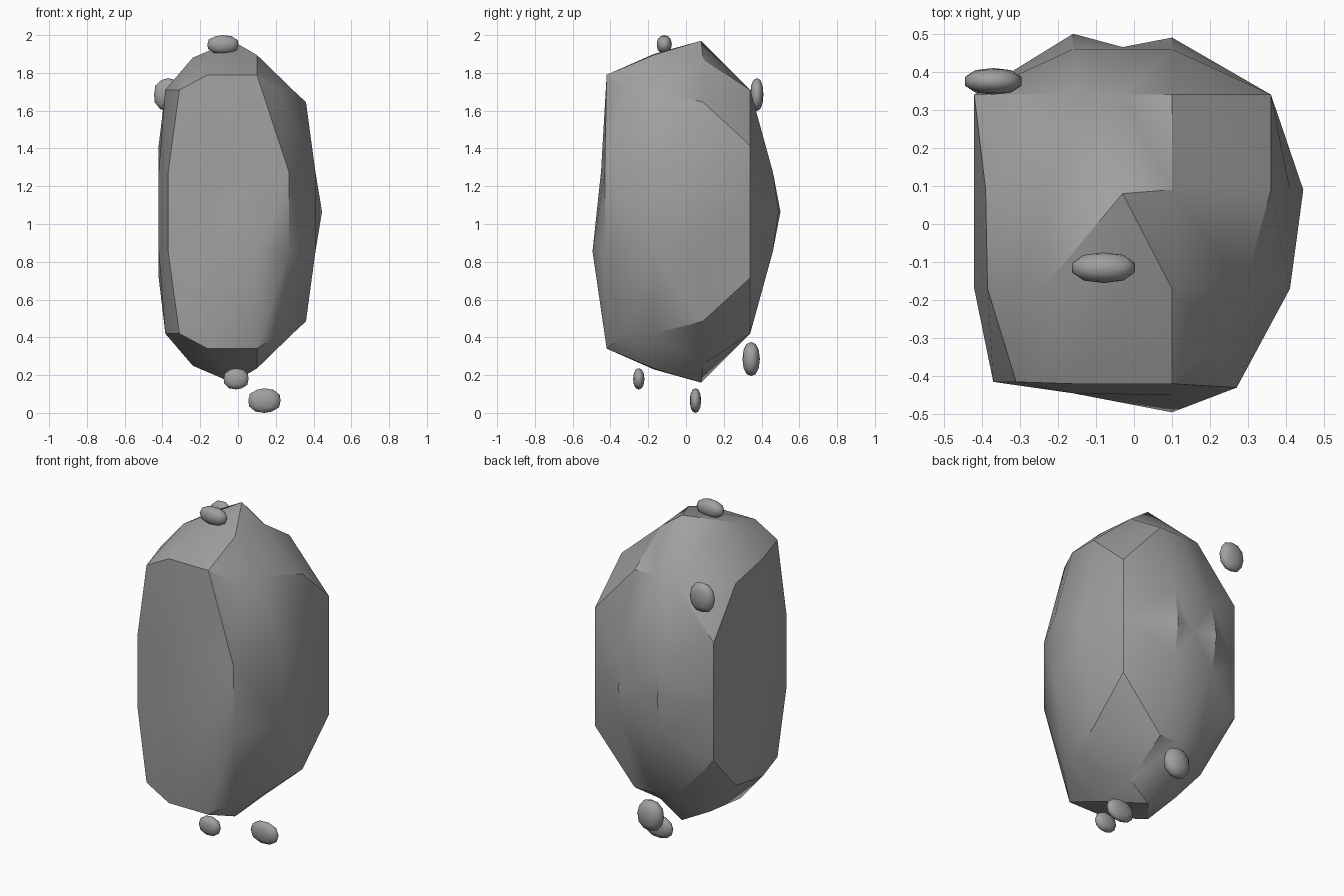
import bpy
import bmesh
from math import radians
from mathutils import Vector

default_cube = bpy.data.objects.get("Cube")
if default_cube:
    bpy.data.objects.remove(default_cube, do_unlink=True)

# Single stone grey
stone = bpy.data.materials.new("stone_grey")
stone.use_nodes = True
grey = (0.35, 0.35, 0.35, 1.0)
stone.diffuse_color = grey
shader = next(n for n in stone.node_tree.nodes if n.type == 'BSDF_PRINCIPLED')
shader.inputs["Base Color"].default_value = grey
shader.inputs["Roughness"].default_value = 0.9


def finish(name, bm, location, angle):
    """Turn a bmesh into a stone object with smooth shading and sharp edges."""
    bmesh.ops.recalc_face_normals(bm, faces=bm.faces[:])
    mesh = bpy.data.meshes.new(name)
    bm.to_mesh(mesh)
    bm.free()
    mesh.materials.append(stone)
    obj = bpy.data.objects.new(name, mesh)
    obj.location = location
    bpy.context.collection.objects.link(obj)
    bpy.ops.object.select_all(action='DESELECT')
    obj.select_set(True)
    bpy.context.view_layer.objects.active = obj
    bpy.ops.object.shade_smooth_by_angle(angle=radians(angle))
    return obj


# Boulder corners, upper half only; the lower half mirrors them
front = [(-.16, -.42, .725), (.1, -.42, .725), (.22, -.32, .645),
         (-.31, -.415, .645), (.27, -.43, .21), (-.37, -.415, .21),
         (-.16, -.445, .21), (.1, -.45, .21), (-.03, -.435, 0)]
left_side = [(.29, -.17, .645), (.36, .09, .58), (.36, .34, .35),
             (.41, -.17, .21), (.41, .09, .21), (.445, .09, 0),
             (.36, .34, 0)]
right_side = [(-.385, -.17, .645), (-.39, .09, .6), (-.42, .34, .35),
              (-.42, -.17, .21), (-.42, .09, .21), (-.42, .34, 0)]
back = [(.1, .34, .645), (-.03, .34, .645), (-.16, .34, .645),
        (.1, .46, .21), (-.16, .46, .21), (.1, .49, 0), (-.16, .5, 0),
        (-.03, .465, 0)]
crown = [(-.03, .08, .905), (-.22, .09, .8), (-.24, -.17, .815),
         (-.03, -.17, .835), (.1, -.17, .83), (.1, .09, .81)]

# Skin the corners as a ball, so every corner is joined to its neighbours,
# then move each one to its real place
bm = bmesh.new()
places = {}
for x, y, z in front + left_side + right_side + back + crown:
    for height in {z, -z}:
        vert = bm.verts.new(Vector((x, y, height * .45)).normalized())
        places[vert] = Vector((x, y, height))
bmesh.ops.convex_hull(bm, input=bm.verts[:])
for vert, place in places.items():
    vert.co = place
    # Bulge low on the front
    if (place - Vector((.1, -.45, -.21))).length < .01:
        vert.co.y = -.495
finish("boulder", bm, (0, 0, 1.065), 30)

# Loose pebbles: centre and half sizes
pebbles = {
    "top_pebble": ((-.08, -.115, 1.95), (.085, .04, .05)),
    "upper_back_pebble": ((-.37, .375, 1.685), (.077, .035, .087)),
    "lower_back_pebble": ((-.01, .345, .285), (.08, .046, .09)),
    "lower_front_pebble": ((-.01, -.25, .18), (.068, .03, .056)),
    "bottom_pebble": ((.14, .05, .065), (.088, .03, .065)),
}
for name, (centre, size) in pebbles.items():
    bm = bmesh.new()
    bmesh.ops.create_icosphere(bm, subdivisions=2, radius=1)
    for v in bm.verts:
        # Push the round ball slightly towards a rounded block
        norm = sum(abs(c) ** 2.3 for c in v.co) ** (1 / 2.3)
        v.co = Vector(c * s / norm for c, s in zip(v.co, size))
    finish(name, bm, centre, 60)
